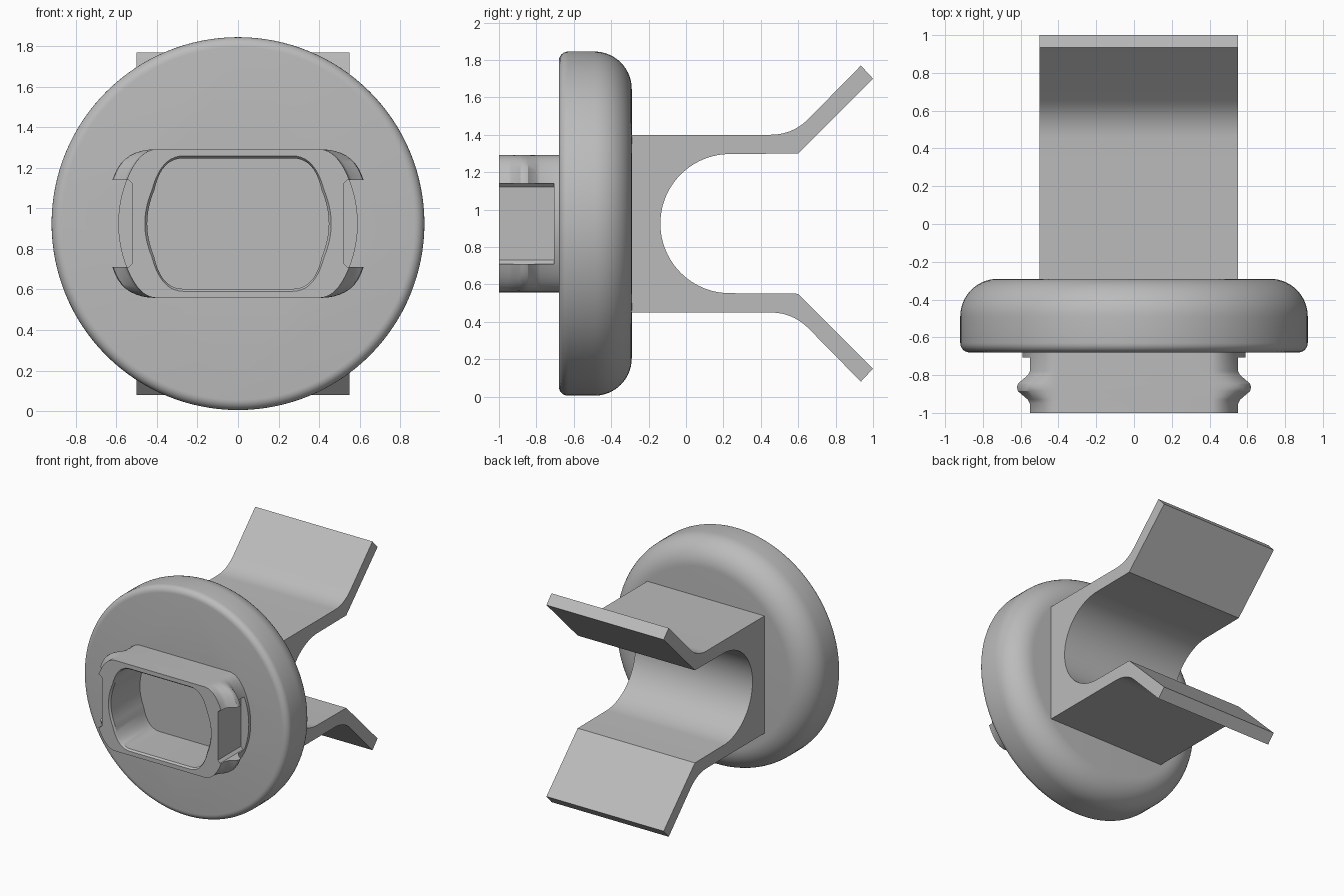
import bpy, bmesh
from math import sin, cos, pi, radians

cube = bpy.data.objects.get("Cube")
if cube:
    bpy.data.objects.remove(cube, do_unlink=True)

CZ = 0.925  # height of the shared axis

grey = bpy.data.materials.new("plain grey")
grey.use_nodes = True
grey.diffuse_color = (0.5, 0.5, 0.5, 1)
grey.node_tree.nodes["Principled BSDF"].inputs["Base Color"].default_value = (0.5, 0.5, 0.5, 1)


def loft(name, rings):
    """Join matching closed rings of 3D points and cap both ends."""
    bm = bmesh.new()
    rows = [[bm.verts.new(p) for p in ring] for ring in rings]
    n = len(rows[0])
    for a, b in zip(rows, rows[1:]):
        for i in range(n):
            j = (i + 1) % n
            bm.faces.new((a[i], a[j], b[j], b[i]))
    bm.faces.new(rows[0])
    bm.faces.new(rows[-1][::-1])
    bmesh.ops.recalc_face_normals(bm, faces=bm.faces)
    mesh = bpy.data.meshes.new(name)
    bm.to_mesh(mesh)
    bm.free()
    mesh.materials.append(grey)
    obj = bpy.data.objects.new(name, mesh)
    bpy.context.collection.objects.link(obj)
    return obj


def select(obj):
    bpy.ops.object.select_all(action='DESELECT')
    obj.select_set(True)
    bpy.context.view_layer.objects.active = obj


def cut(obj, cutter):
    select(obj)
    mod = obj.modifiers.new("cut", 'BOOLEAN')
    mod.operation = 'DIFFERENCE'
    mod.solver = 'EXACT'
    mod.object = cutter
    bpy.ops.object.modifier_apply(modifier=mod.name)


def smooth(obj):
    select(obj)
    bpy.ops.object.shade_smooth_by_angle(angle=radians(30))


def arc(cx, cy, r, a0, a1, n):
    return [(cx + r * cos(radians(a0 + (a1 - a0) * i / n)),
             cy + r * sin(radians(a0 + (a1 - a0) * i / n))) for i in range(n + 1)]


def bezier(p, q, r, n=8):
    return [tuple((1 - t) ** 2 * a + 2 * t * (1 - t) * b + t * t * c for a, b, c in zip(p, q, r))
            for t in (i / n for i in range(n + 1))]


def four_way(quarter):
    """Mirror a quarter outline, from the top flat to the right tip, both ways."""
    right = quarter + [(x, -z) for x, z in quarter[-2::-1]]
    return right + [(-x, z) for x, z in right[::-1]]


def at_depth(outline, y):
    return [(x, y, CZ + z) for x, z in outline]


# Round disc, turned about the y axis
edge = arc(0.87, -0.63, 0.05, -90, 0, 6) + arc(0.72, -0.49, 0.2, 0, 90, 14)
disc = loft("round_disc", [[(r * cos(2 * pi * k / 128), y, CZ + r * sin(2 * pi * k / 128))
                            for k in range(128)] for r, y in edge])


# Oval collar: a circle trimmed flat above and below, with a ridge round its ends
def collar_outline(r):
    h, a = 0.367, 22
    start = (r * cos(radians(a)), r * sin(radians(a)))
    corner = (start[0] - (h - start[1]) * sin(radians(a)) / cos(radians(a)), h)
    return four_way(bezier((0.40, h), corner, start) + arc(0, 0, r, a, 0, 8)[1:])


collar = loft("oval_collar", [at_depth(collar_outline(r), y) for y, r in (
    (-1.0, 0.59), (-0.95, 0.592), (-0.93, 0.602), (-0.885, 0.651), (-0.865, 0.656),
    (-0.845, 0.651), (-0.80, 0.602), (-0.78, 0.592), (-0.66, 0.59))])

# Flat notch in each end of the collar, leaving a thin flange by the disc
for side in (-1, 1):
    notch = [(0.52, -0.195), (0.54, -0.215), (0.8, -0.215), (0.8, 0.215), (0.54, 0.215), (0.52, 0.195)]
    outline = [(side * x, z) for x, z in notch]
    cutter = loft("notch_cutter", [at_depth(outline, -1.1), at_depth(outline, -0.706)])
    cut(collar, cutter)
    bpy.data.objects.remove(cutter, do_unlink=True)


# Oval pocket through the collar, ending just inside the disc
def pocket_outline(inset):
    w, h = 0.46 - inset, 0.334 - inset
    return four_way(bezier((0.27, h), (0.38, h), (0.425 - inset, 0.165), 10)
                    + bezier((0.425 - inset, 0.165), (w, 0.08), (w, 0), 8)[1:])


pocket = loft("pocket_cutter", [at_depth(pocket_outline(i), y) for i, y in (
    (0, -1.1), (0, -1.0), (0.012, -0.985), (0.012, -0.615))])
cut(collar, pocket)
cut(disc, pocket)
bpy.data.objects.remove(pocket, do_unlink=True)

# Spring clip: upper half profile in y and z, mirrored and extruded along x
upper = [(-0.33, 0.475)] + bezier((0.45, 0.475), (0.57, 0.475), (0.655, 0.56), 10)
upper += [(0.935, 0.845), (1.0, 0.775), (0.6, 0.375)]
upper += arc(0.235, 0, 0.372, 90, 180, 24)
profile = upper + [(y, -z) for y, z in upper[-2::-1]]
clip = loft("spring_clip", [[(x, y, CZ + z) for y, z in profile] for x in (-0.5, 0.55)])

for part in (disc, collar, clip):
    smooth(part)
